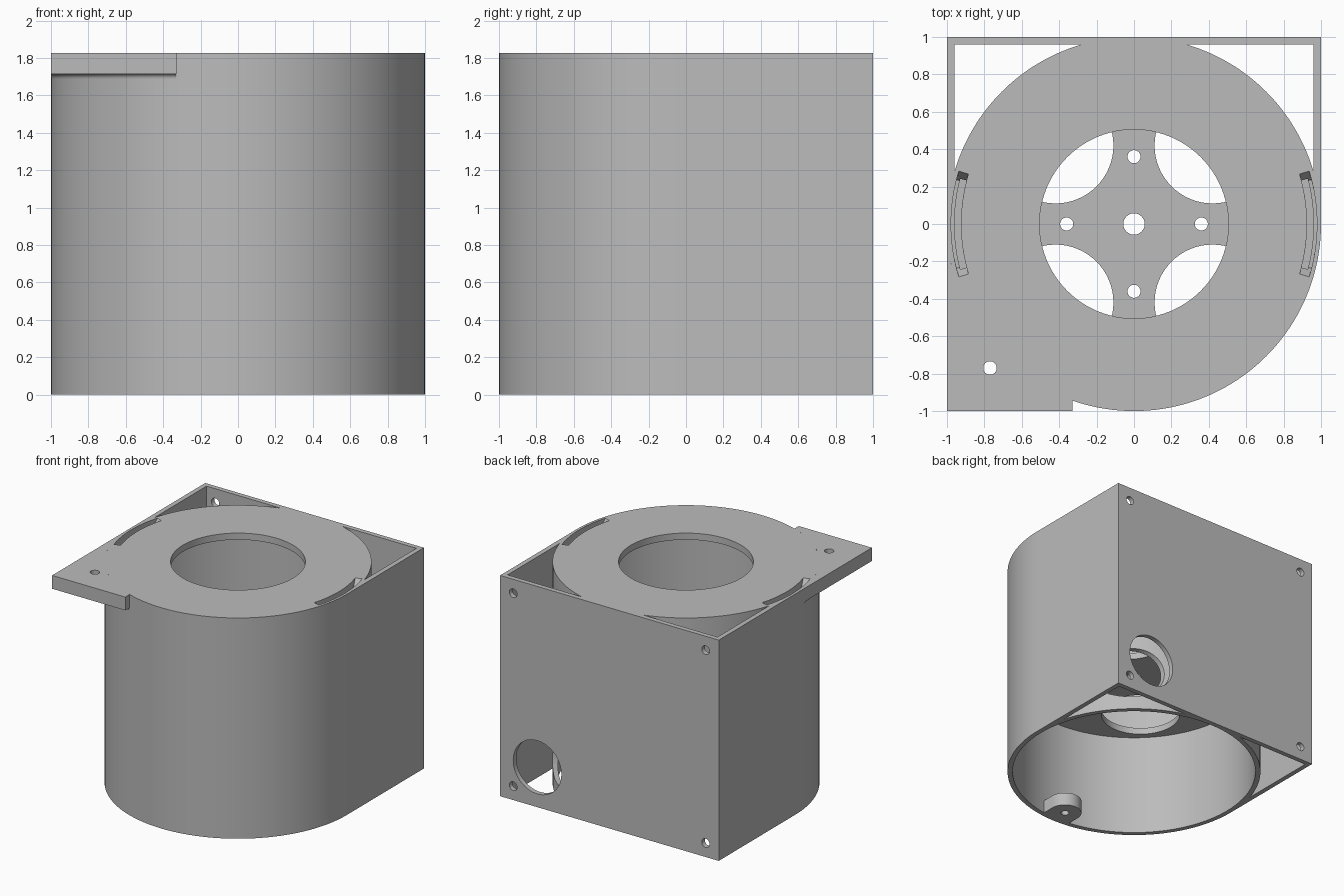
import bpy
import bmesh
from math import cos, sin, pi, radians, acos, degrees
from mathutils import Matrix

cube = bpy.data.objects.get("Cube")
if cube:
    bpy.data.objects.remove(cube)

HEIGHT, INNER, TOP_PLATE = 1.825, 0.96, 0.055
FLOOR_LOW, FLOOR_HIGH = 0.865, 0.92

grey = bpy.data.materials.new("plain grey")
grey.use_nodes = True
colour = (0.5, 0.5, 0.5, 1)
grey.diffuse_color = colour
grey.node_tree.nodes["Principled BSDF"].inputs["Base Color"].default_value = colour


def arc(radius, start, end, steps, cx=0, cy=0):
    angles = [radians(start + (end - start) * i / steps) for i in range(steps + 1)]
    return [(cx + radius * cos(a), cy + radius * sin(a)) for a in angles]


def add_object(name, bm):
    bmesh.ops.recalc_face_normals(bm, faces=bm.faces)
    mesh = bpy.data.meshes.new(name)
    bm.to_mesh(mesh)
    bm.free()
    mesh.materials.append(grey)
    obj = bpy.data.objects.new(name, mesh)
    bpy.context.collection.objects.link(obj)
    return obj


def prism(name, low, z0, z1, high=None):
    """Join a flat outline at z0 to a matching one at z1."""
    bm = bmesh.new()
    a = [bm.verts.new((x, y, z0)) for x, y in low]
    b = [bm.verts.new((x, y, z1)) for x, y in (high or low)]
    bm.faces.new(a)
    bm.faces.new(b)
    for i in range(len(a)):
        j = (i + 1) % len(a)
        bm.faces.new((a[i], a[j], b[j], b[i]))
    return add_object(name, bm)


def drum(radius, z0, z1, x=0, y=0, steps=32):
    return prism("cutter", arc(radius, 0, 360, steps, x, y)[:-1], z0, z1)


def bore(radius, x, z, y0, y1, steps=32):
    """Cylinder lying along y."""
    bm = bmesh.new()
    bmesh.ops.create_cone(bm, cap_ends=True, segments=steps, radius1=radius,
                          radius2=radius, depth=y1 - y0,
                          matrix=Matrix.Translation((x, (y0 + y1) / 2, z))
                          @ Matrix.Rotation(pi / 2, 4, 'X'))
    return add_object("cutter", bm)


def cut(obj, cutters):
    for c in cutters:
        c.hide_render = True
        mod = obj.modifiers.new("cut", 'BOOLEAN')
        mod.operation, mod.solver, mod.object = 'DIFFERENCE', 'EXACT', c
    graph = bpy.context.evaluated_depsgraph_get()
    baked = bpy.data.meshes.new_from_object(obj.evaluated_get(graph))
    obj.modifiers.clear()
    obj.data = baked
    for c in cutters:
        bpy.data.objects.remove(c)


# Housing: round front, square back
housing = prism("housing", arc(1, 180, 360, 80) + [(1, 1), (-1, 1)], 0, HEIGHT)

# Lower and upper chambers, with a floor between them, and the top opening
cutters = [drum(INNER, -0.1, FLOOR_LOW, steps=160),
           drum(INNER, FLOOR_HIGH, HEIGHT - TOP_PLATE, steps=160),
           drum(0.505, HEIGHT - 0.2, HEIGHT + 0.1, steps=96)]

# Open corner pockets at the back
edge = degrees(acos(INNER))
pocket = [(INNER, INNER)] + arc(1, 90 - edge, edge, 28)
for side in (1, -1):
    cutters.append(prism("cutter", [(side * x, y) for x, y in pocket], -0.1, HEIGHT + 0.1))

# Floor: centre hole, four small holes and four large round openings
cutters.append(drum(0.057, 0.8, 1))
for k in range(4):
    a = k * pi / 2
    cutters.append(drum(0.035, 0.8, 1, 0.36 * cos(a), 0.36 * sin(a), 24))
    a += pi / 4
    cutters.append(drum(0.31, 0.8, 1, 0.594 * cos(a), 0.594 * sin(a), 64))


# Curved slots with sloping ends
def band(mid, half):
    return arc(0.925, mid - half, mid + half, 16) + arc(0.978, mid + half, mid - half, 16)


for mid in (0, 180):
    cutters.append(prism("cutter", band(mid, 14), HEIGHT - 0.07, HEIGHT + 0.005,
                         band(mid, 17)))

# Back wall: screw holes and a cable hole that also passes through the drum
for x in (-0.88, 0.88):
    for z in (0.115, HEIGHT - 0.115):
        cutters.append(bore(0.036, x, z, 0.93, 1.1, 24))
cutters.append(bore(0.22, 0.66, 0.33, 0.33, 1.1, 64))
cut(housing, cutters)

# Corner flange at the top
FLANGE_END, FLANGE_Z = -0.33, HEIGHT - 0.11
stop = 360 - degrees(acos(FLANGE_END))
flange = prism("corner_flange",
               [(-1, -1), (FLANGE_END, -1)] + arc(1, stop, 180, 40), FLANGE_Z, HEIGHT)
cut(flange, [drum(0.036, 1.5, 2, -0.77, -0.77, 24)])

# Small fillet under the flange
bm = bmesh.new()
FILLET = 0.025
profile = [(1 + FILLET * (1 - cos(t)), FLANGE_Z - FILLET * (1 - sin(t)))
           for t in [i * pi / 12 for i in range(7)]]
rows = []
for i in range(41):
    a = radians(180 + (stop - 180) * i / 40)
    rows.append([bm.verts.new((max(-1, r * cos(a)), max(-1, r * sin(a)), z))
                 for r, z in profile])
for r0, r1 in zip(rows, rows[1:]):
    for i in range(len(profile) - 1):
        bm.faces.new((r0[i], r1[i], r1[i + 1], r0[i + 1]))
fillet = add_object("flange_fillet", bm)
# Open strip: make it face down and outward
if sum(f.normal.z for f in fillet.data.polygons) > 0:
    fillet.data.flip_normals()

# Screw boss inside the lower rim
boss = prism("screw_boss", [(0.13, -0.97)] + arc(0.13, 0, 180, 24, 0, -0.85)
             + [(-0.13, -0.97)], 0, 0.11)
cut(boss, [drum(0.032, -0.1, 0.3, 0, -0.85, 24)])

# Smooth the round walls, keep edges sharp
bpy.ops.object.select_all(action='DESELECT')
for obj in (housing, flange, fillet, boss):
    obj.select_set(True)
bpy.context.view_layer.objects.active = housing
bpy.ops.object.shade_smooth_by_angle(angle=radians(25))
